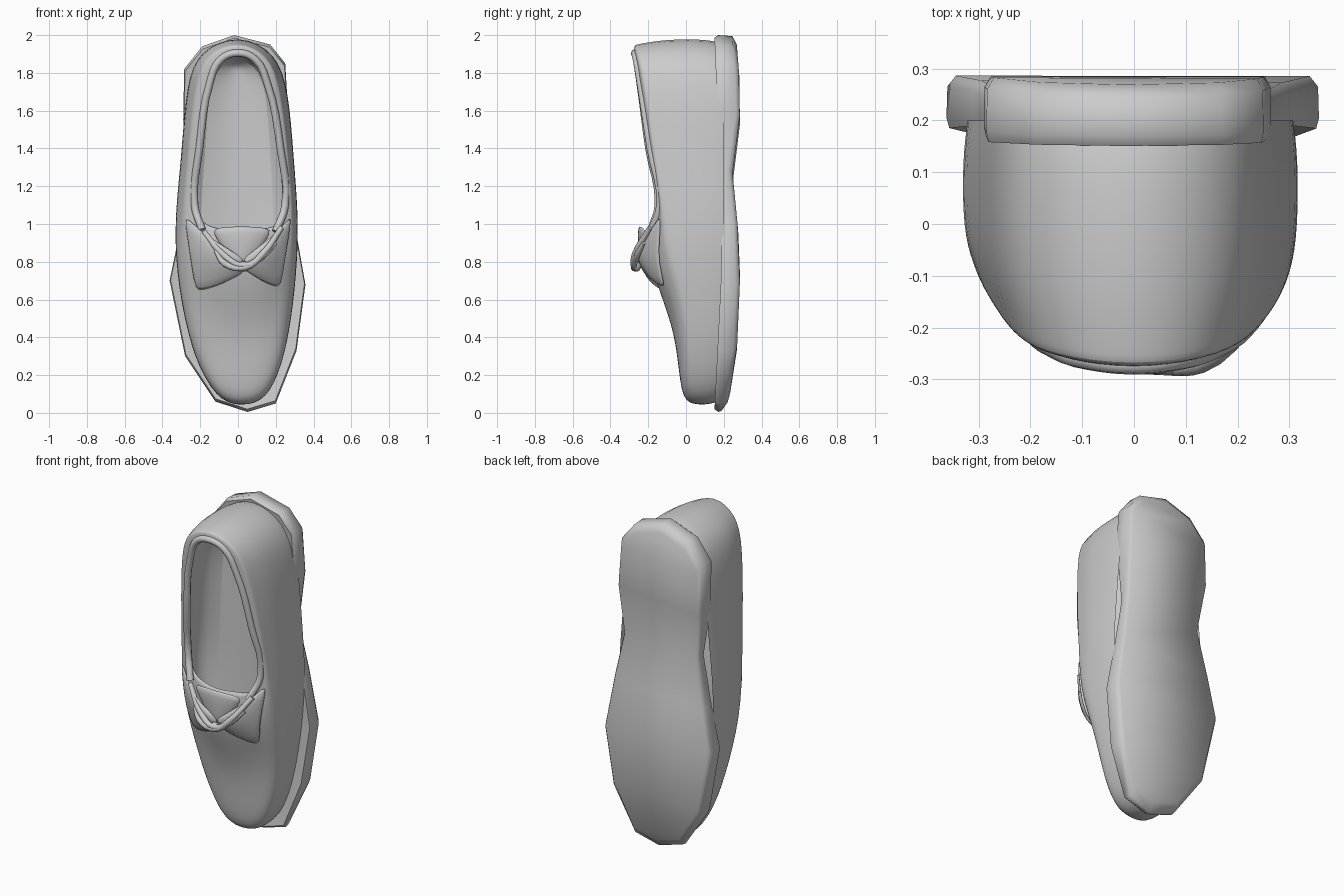
import bpy, math

if "Cube" in bpy.data.objects:
    bpy.data.objects.remove(bpy.data.objects["Cube"])


def interp(table, v):
    """Piecewise-linear lookup."""
    if v <= table[0][0]:
        return table[0][1]
    for (a, p), (b, q) in zip(table, table[1:]):
        if v <= b:
            return p + (q - p) * (v - a) / (b - a)
    return table[-1][1]


def lerp(p, q, t):
    return (p[0] + (q[0] - p[0]) * t, p[1] + (q[1] - p[1]) * t)


def scaled(outline, s, c=(0, 1.0)):
    return [lerp(c, p, s) for p in outline]


def make(name, verts, faces, subsurf=0, thick=0, angle=50):
    me = bpy.data.meshes.new(name)
    me.from_pydata(verts, [], faces)
    ob = bpy.data.objects.new(name, me)
    bpy.context.collection.objects.link(ob)
    bpy.ops.object.select_all(action='DESELECT')
    bpy.context.view_layer.objects.active = ob
    ob.select_set(True)
    bpy.ops.object.mode_set(mode='EDIT')
    bpy.ops.mesh.select_all(action='SELECT')
    bpy.ops.mesh.normals_make_consistent(inside=False)
    bpy.ops.object.mode_set(mode='OBJECT')
    if thick:
        m = ob.modifiers.new("thickness", 'SOLIDIFY')
        m.thickness, m.offset = thick, 0
    if subsurf:
        m = ob.modifiers.new("smooth", 'SUBSURF')
        m.levels = m.render_levels = subsurf
    bpy.ops.object.shade_smooth_by_angle(angle=math.radians(angle))
    return ob


def cap(base, n):
    """Close an outline with strips running across its width."""
    h = n // 2
    f = [(base, base + 1, base + n - 1), (base + h - 1, base + h, base + h + 1)]
    f += [(base + i, base + i + 1, base + n - i - 1, base + n - i) for i in range(1, h - 1)]
    return f


def loft(name, rings, caps, **kw):
    n = len(rings[0])
    faces = [(r * n + i, r * n + (i + 1) % n, (r + 1) * n + (i + 1) % n, (r + 1) * n + i)
             for r in range(len(rings) - 1) for i in range(n)]
    for r in caps:
        faces += cap(r * n, n)
    return make(name, [v for ring in rings for v in ring], faces, **kw)


def grid(name, rows, **kw):
    n = len(rows[0])
    faces = [(r * n + c, r * n + c + 1, (r + 1) * n + c + 1, (r + 1) * n + c)
             for r in range(len(rows) - 1) for c in range(n - 1)]
    return make(name, [v for row in rows for v in row], faces, **kw)


def tube(name, pts, radius, radii=None):
    cu = bpy.data.curves.new(name, 'CURVE')
    cu.dimensions = '3D'
    cu.bevel_depth, cu.bevel_resolution, cu.resolution_u = radius, 2, 4
    cu.use_fill_caps = True
    sp = cu.splines.new('BEZIER')
    sp.bezier_points.add(len(pts) - 1)
    for i, (b, p) in enumerate(zip(sp.bezier_points, pts)):
        b.co = p
        b.handle_left_type = b.handle_right_type = 'AUTO'
        b.radius = radii[i] if radii else 1
    ob = bpy.data.objects.new(name, cu)
    bpy.context.collection.objects.link(ob)
    return ob


# Sole: wide ball, narrow waist, rounded heel, arched underside
sole_outline = [(.05, .005), (.2, .05), (.31, .33), (.357, .68), (.3, 1.0), (.25, 1.28),
                (.265, 1.6), (.25, 1.85), (.17, 1.95), (-.02, 2.0), (-.19, 1.94), (-.285, 1.82),
                (-.29, 1.55), (-.255, 1.25), (-.31, .95), (-.362, .7), (-.28, .3), (-.12, .06)]
sole_back = [(0, .205), (.22, .265), (.8, .29), (1.15, .26), (1.28, .245), (1.42, .285), (1.75, .285), (2, .265)]
sole_front = [(0, .15), (.7, .185), (1.2, .195), (1.4, .175), (2, .15)]
loft("sole", [
    [(x, interp(sole_front, z) + .005, z) for x, z in scaled(sole_outline, .94)],
    [(x, interp(sole_front, z), z) for x, z in scaled(sole_outline, .985)],
    [(x, interp(sole_front, z) + .02, z) for x, z in sole_outline],
    [(x, interp(sole_back, z) - .02, z) for x, z in scaled(sole_outline, .995)],
    [(x, interp(sole_back, z), z) for x, z in scaled(sole_outline, .95)]], (0, 4), angle=60)

# Upper: outer wall, vamp rolling to the opening, then lining and insole
outer = [(.03, .035), (.15, .065), (.235, .25), (.285, .5), (.315, .8), (.32, 1.05),
         (.295, 1.35), (.27, 1.7), (.205, 1.91), (0, 2.01), (-.205, 1.92), (-.275, 1.75),
         (-.3, 1.35), (-.335, 1.05), (-.33, .75), (-.265, .4), (-.19, .2), (-.09, .055)]
rim = [(.02, .98), (.08, .985), (.13, .985), (.18, .99), (.22, 1.01), (.245, 1.1),
       (.22, 1.4), (.15, 1.75), (.09, 1.87), (0, 1.905), (-.09, 1.87), (-.145, 1.75),
       (-.2, 1.4), (-.225, 1.1), (-.19, 1.01), (-.13, .99), (-.08, .985), (-.03, .98)]
top_line = [(0, -.035), (.35, -.045), (.5, -.085), (.65, -.145), (.8, -.2), (1.1, -.2),
            (1.4, -.24), (1.75, -.27), (1.92, -.28)]


def top_y(x, z):
    return interp(top_line, z) + (.9 if z > .5 else .5) * x * x


def between(t, dy):
    ring = [lerp(o, r, t) for o, r in zip(outer, rim)]
    return [(x, top_y(x, z) + dy, z) for x, z in ring]


# Wall shoulder leans in more at the heel than at the toe
shoulder = [lerp(o, r, .05 if o[1] < 1 else .3) for o, r in zip(outer, rim)]
shoulder = [(x, top_y(x, z) + interp([(.3, .008), (.7, .025)], z), z) for x, z in shoulder]
wall = [(o[0], .1 + (s[1] - .1) * .6, o[1]) for o, s in zip(outer, shoulder)]
insole = scaled(outer, .88)
loft("upper", [
    [(x, .2, z) for x, z in scaled(outer, .97)],
    [(x, .13, z) for x, z in outer], wall, shoulder,
    between(.35, .0), between(.55, 0), between(.75, 0), between(1, 0),
    between(1, .03), between(.6, .04), between(.35, .06),
    [(x, .13, z) for x, z in insole]], (11,), subsurf=2, angle=60)

# Padded collar around the opening, running into the side flaps
collar = [(x * 1.02, top_y(x, z) + .008, z) for x, z in rim[5:14]]
tube("collar", [(.2, -.185, .96)] + collar + [(-.19, -.185, .97)], .02)

# Side flaps sweeping from each side to the knot
KNOT = (.03, .78)
for side, edge, low in (("left", -.29, .64), ("right", .29, .66)):
    rows, cols = [], 6
    for i in range(cols + 1):
        t = i / cols
        row = []
        lo = low + .1 * t ** 1.5
        hi = 1.06 - .24 * t ** .8
        for k in range(4):
            # lower corner is tucked in, upper corner follows the collar
            start = edge * (.78 + .22 * k / 3)
            x = start + (KNOT[0] - start) * t
            z = lo + (hi - lo) * k / 3
            lift = .004 + .055 * math.sin(math.pi * t / 1.35) * (.4, .7, 1, .8)[k]
            row.append((x, top_y(x, z) - lift, z))
        rows.append(row)
    grid(side + "_flap", rows, subsurf=1, thick=.018)

# Tongue fanning out above the knot
rows = []
for r in range(4):
    t = r / 3
    rows.append([(.02 + u * (.05 + .12 * t), -.235 - .02 * t * (1.6 - t) + .03 * u * u, .79 + .2 * t - .012 * u * u)
                 for u in (-1, -.5, 0, .5, 1)])
grid("tongue", rows, subsurf=1, thick=.02)

# Crossed laces and knot
tube("lace_a", [(-.12, -.245, .86), (-.07, -.265, .79), (.04, -.275, .77), (.13, -.27, .84), (.23, -.19, .98)],
     .018, radii=[.6, 1, .9, 1, .8])
tube("lace_b", [(.2, -.225, .9), (.13, -.262, .83), (.03, -.275, .78), (-.07, -.255, .83), (-.18, -.2, .96)],
     .018, radii=[.6, 1, .9, 1, .8])
bpy.ops.mesh.primitive_uv_sphere_add(segments=12, ring_count=8, radius=.03, location=(.03, -.262, .775))
knot = bpy.context.object
knot.name = "knot"
knot.scale = (1.2, .8, .9)
bpy.ops.object.shade_smooth()
